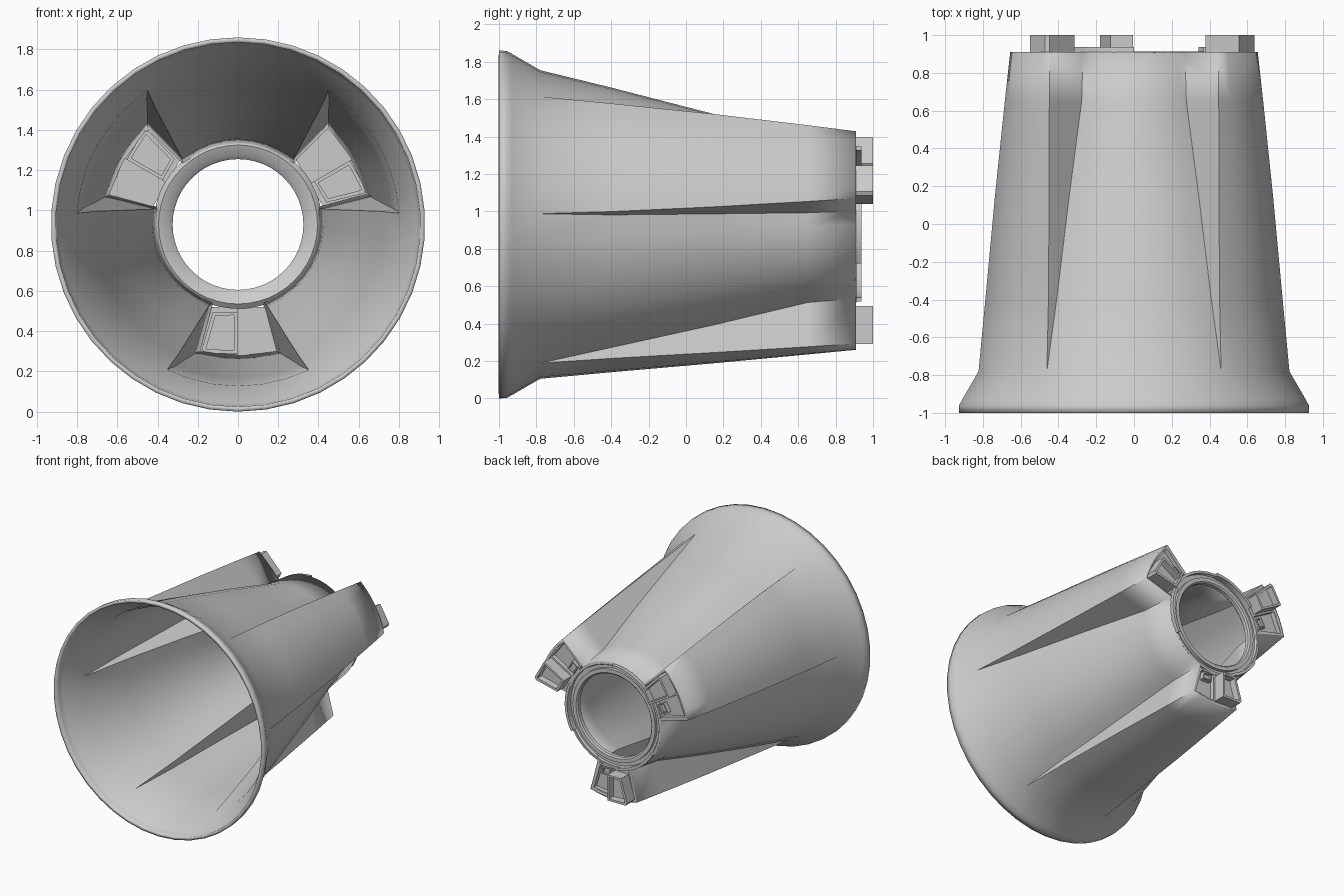
import bpy, bmesh
from math import cos, sin, radians, pi

if "Cube" in bpy.data.objects:
    bpy.data.objects.remove(bpy.data.objects["Cube"])

CZ = 0.93            # height of the bell axis, which runs along y
RIBS = (30, 150, 270)


def polar(r, deg, y):
    a = radians(deg)
    return (r * cos(a), y, CZ + r * sin(a))


def finish(bm, name, angle=28):
    bmesh.ops.remove_doubles(bm, verts=bm.verts, dist=0.0005)
    bmesh.ops.recalc_face_normals(bm, faces=bm.faces)
    mesh = bpy.data.meshes.new(name)
    bm.to_mesh(mesh)
    bm.free()
    ob = bpy.data.objects.new(name, mesh)
    bpy.context.collection.objects.link(ob)
    bpy.ops.object.select_all(action='DESELECT')
    ob.select_set(True)
    bpy.context.view_layer.objects.active = ob
    bpy.ops.object.shade_smooth_by_angle(angle=radians(angle))
    return ob


def loft(bm, rings, closed=True):
    vs = [[bm.verts.new(p) for p in ring] for ring in rings]
    n = len(vs[0])
    for a, b in zip(vs, vs[1:]):
        for i in range(n if closed else n - 1):
            j = (i + 1) % n
            bm.faces.new((a[i], a[j], b[j], b[i]))


# Bell shell: y, rib radius, gap radius, rib half angle outside, inside
stations = [
    (-1.0, 0.93, 0.93, 26, 26), (-0.96, 0.928, 0.928, 26, 26),
    (-0.93, 0.912, 0.912, 26, 26), (-0.78, 0.825, 0.825, 26, 26),
    (-0.40, 0.79, 0.732, 25, 26), (0.15, 0.742, 0.59, 22.7, 24.5),
    (0.65, 0.695, 0.45, 19.8, 22), (0.91, 0.67, 0.42, 18, 20)]


def section(y, r_out, r_in, h_out, h_in, rib_n=6, gap_n=8):
    pts = []
    for c in RIBS:
        pts += [polar(r_out, c - h_out + 2 * h_out * i / rib_n, y)
                for i in range(rib_n + 1)]
        gap = 120 - 2 * h_in
        pts += [polar(r_in, c + h_in + gap * i / gap_n, y)
                for i in range(gap_n + 1)]
    return pts


bm = bmesh.new()
loft(bm, [section(*s) for s in stations])
shell = finish(bm, "bell_shell")
me = shell.data
p = me.polygons[0]
if p.normal.x * p.center.x + p.normal.z * (p.center.z - CZ) < 0:
    me.flip_normals()
sol = shell.modifiers.new("wall", 'SOLIDIFY')
sol.thickness = 0.024
sol.offset = -1
shell.modifiers.move(len(shell.modifiers) - 1, 0)

# Grooved collar around the rear opening
profile = [(0.419, 0.85), (0.419, 0.91), (0.40, 0.912), (0.40, 0.885), (0.365, 0.885),
           (0.365, 0.91), (0.335, 0.91), (0.325, 0.90), (0.325, 0.87), (0.345, 0.85),
           (0.395, 0.83), (0.419, 0.85)]
bm = bmesh.new()
loft(bm, [[polar(r, 360 * i / 48, y) for i in range(48)] for r, y in profile])
finish(bm, "rear_collar")

# Three raised arc tabs on the collar
for k in range(3):
    bm = bmesh.new()
    rings = []
    for i in range(8):
        a = 90 + 120 * k + 52 * i / 7
        rings.append([polar(r, a, y) for r, y in
                      ((0.395, 0.89), (0.417, 0.89), (0.417, 0.937), (0.395, 0.937))])
    loft(bm, rings)
    bmesh.ops.holes_fill(bm, edges=bm.edges)
    finish(bm, f"collar_tab_{k + 1}")


def block(name, rib, corners, y0, y1, rim=0, front=0, back=0):
    """Prism in rib coordinates (radial, clockwise offset), pocketed at its ends."""
    c = radians(rib)

    def place(r, t, y):
        return (r * cos(c) + t * sin(c), y, CZ + r * sin(c) - t * cos(c))
    bm = bmesh.new()
    loft(bm, [[place(r, t, y) for r, t in corners] for y in (y0, y1)])
    ends = bmesh.ops.holes_fill(bm, edges=bm.edges)["faces"]
    bmesh.ops.recalc_face_normals(bm, faces=bm.faces)
    for f in ends:
        is_back = f.calc_center_median().y > (y0 + y1) / 2
        depth = back if is_back else front
        if depth:
            bmesh.ops.inset_region(bm, faces=[f], thickness=rim)
            dup = bmesh.ops.extrude_face_region(bm, geom=[f])["geom"]
            vs = [g for g in dup if isinstance(g, bmesh.types.BMVert)]
            bmesh.ops.translate(bm, verts=vs, vec=(0, -depth if is_back else depth, 0))
            if f.is_valid:
                bmesh.ops.delete(bm, geom=[f], context='FACES_ONLY')
    finish(bm, name)


# Connector sockets closing the end of each rib
for k, rib in enumerate(RIBS):
    n = k + 1
    block(f"socket_box_{n}", rib,
          [(0.435, 0.005), (0.435, 0.125), (0.62, 0.18), (0.64, 0.165), (0.64, 0.005)],
          0.86, 1.0, 0.022, 0.06, 0.055)
    block(f"socket_base_{n}", rib,
          [(0.41, 0.0), (0.41, 0.135), (0.62, 0.19), (0.655, 0.0)], 0.89, 0.905)
    block(f"recessed_socket_{n}", rib,
          [(0.41, 0.005), (0.41, -0.135), (0.63, -0.195), (0.655, 0.005)],
          0.85, 0.908, 0.02, 0, 0.035)
    block(f"socket_peg_{n}", rib,
          [(0.43, -0.03), (0.43, -0.10), (0.49, -0.11), (0.49, -0.03)],
          0.86, 0.91, 0.012, 0, 0.02)
